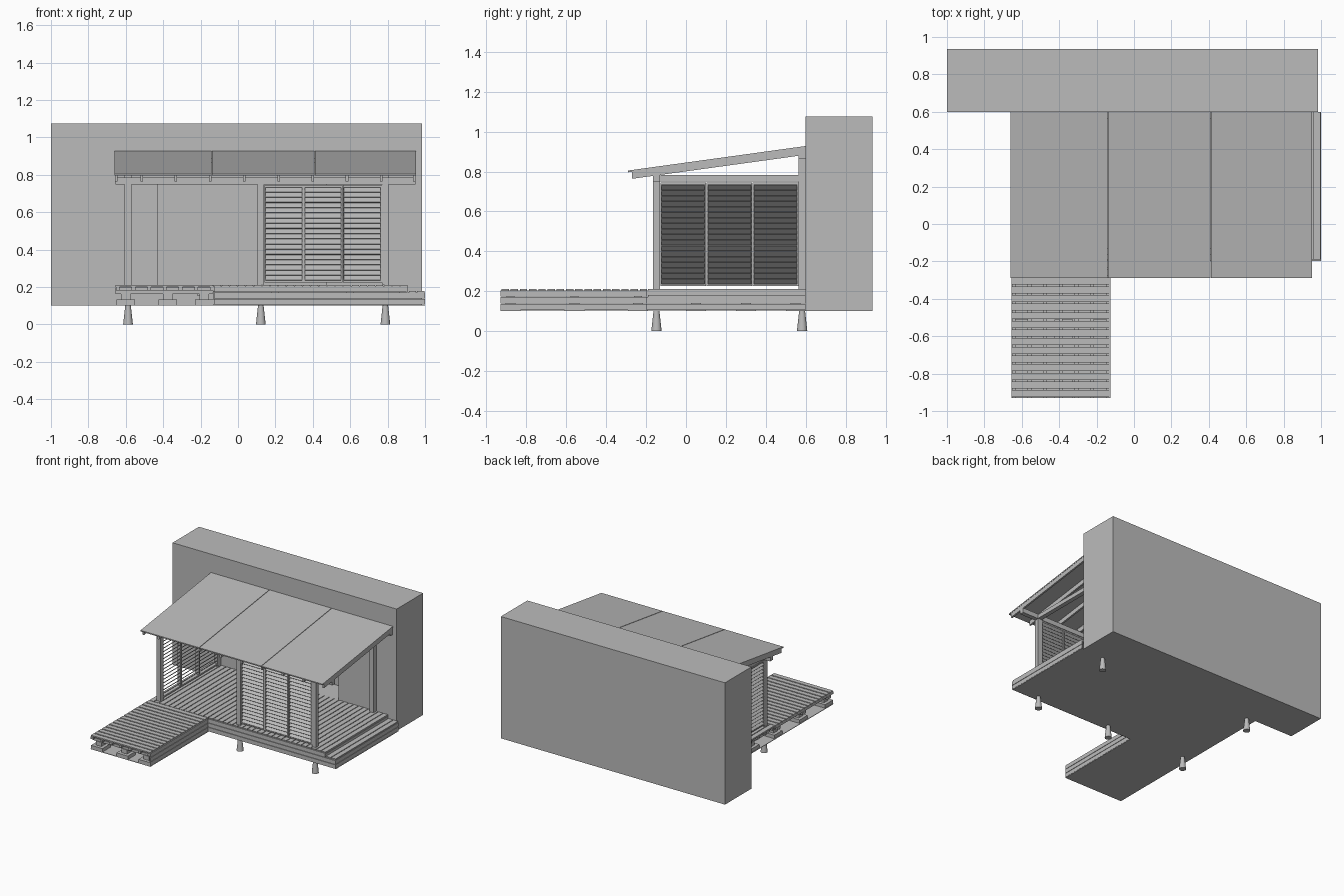
import bpy, bmesh, math
from mathutils import Matrix, Vector

if "Cube" in bpy.data.objects:
    bpy.data.objects.remove(bpy.data.objects["Cube"], do_unlink=True)

GREY = (0.5, 0.5, 0.5, 1)
mat = bpy.data.materials.new("plain grey")
mat.use_nodes = True
mat.diffuse_color = GREY
mat.node_tree.nodes["Principled BSDF"].inputs["Base Color"].default_value = GREY


def finish(name, bm):
    bmesh.ops.recalc_face_normals(bm, faces=bm.faces)
    mesh = bpy.data.meshes.new(name)
    bm.to_mesh(mesh)
    bm.free()
    mesh.materials.append(mat)
    ob = bpy.data.objects.new(name, mesh)
    bpy.context.collection.objects.link(ob)
    return ob


def add_box(bm, x, y, z, turn=None):
    """Box from (min, max) ranges, optionally turned about its own centre."""
    centre = Vector([(r[0] + r[1]) / 2 for r in (x, y, z)])
    size = [r[1] - r[0] for r in (x, y, z)]
    m = Matrix.Translation(centre)
    if turn:
        m = m @ turn
    bmesh.ops.create_cube(bm, size=1, matrix=m @ Matrix.Diagonal((*size, 1)))


def boxes(name, items):
    bm = bmesh.new()
    for item in items:
        add_box(bm, *item)
    return finish(name, bm)


def around(c, half):
    return (c - half, c + half)


def strips(lo, hi, count, gap):
    """Evenly split a range into boards with gaps between them."""
    pitch = (hi - lo) / count
    return [(lo + i * pitch + gap / 2, lo + (i + 1) * pitch - gap / 2) for i in range(count)]


def profile_along_x(name, points, ranges):
    """Extrude a y-z profile over each x range."""
    bm = bmesh.new()
    for x0, x1 in ranges:
        face = bm.faces.new([bm.verts.new((x0, y, z)) for y, z in points])
        out = bmesh.ops.extrude_face_region(bm, geom=[face])
        moved = [v for v in out["geom"] if isinstance(v, bmesh.types.BMVert)]
        bmesh.ops.translate(bm, verts=moved, vec=(x1 - x0, 0, 0))
    return finish(name, bm)


# Building volume behind, with a doorway recess
wall = boxes("rear_building", [((-1, 0.985), (0.6, 0.935), (0.1, 1.075))])
cutter = boxes("doorway_cutter", [((-0.43, 0.47), (0.5, 0.8), (0.21, 0.785))])
cutter.hide_render = True
cut = wall.modifiers.new("doorway", "BOOLEAN")
cut.operation, cut.solver, cut.object = "DIFFERENCE", "EXACT", cutter
bpy.context.view_layer.objects.active = wall
bpy.ops.object.modifier_apply(modifier=cut.name)
bpy.data.objects.remove(cutter, do_unlink=True)

# Extents shared by the floors
LEFT, STEP, RIGHT, EDGE = -0.655, 0.91, 1.0, -0.125
FRONT, MID, BACK = -0.93, -0.19, 0.6

# Base sheets below both floors
boxes("base_sheet", [((LEFT, RIGHT), (MID, BACK), (0.1, 0.104)),
                     ((LEFT, EDGE), (FRONT, MID), (0.1, 0.104))])

# Main floor: boards front to back, joists across, bearers below
boxes("main_floor_boards", [(s, (MID, BACK), (0.198, 0.21))
                            for s in strips(LEFT, STEP, 36, 0.006)])
boxes("main_floor_joists", [((LEFT, STEP - 0.01), around(MID + 0.02 + i * 0.094, 0.01), (0.18, 0.198))
                            for i in range(9)])
boxes("side_step_boards", [(s, (MID, BACK), (0.168, 0.18))
                           for s in strips(STEP, RIGHT, 2, 0.006)])
boxes("step_riser", [((STEP - 0.01, STEP), (MID, BACK), (0.168, 0.198))])
boxes("main_bearers", [(around(x, 0.02), (MID + 0.01, BACK), (0.155, 0.18))
                       for x in (-0.6, -0.2, 0.2, 0.6, 0.88)])

# Front deck: boards across, joists front to back, bearers below
boxes("deck_boards", [((LEFT, EDGE - 0.008), s, (0.2, 0.21))
                      for s in strips(FRONT, MID, 16, 0.009)])
boxes("deck_joists", [(around(LEFT + 0.012 + i * 0.084, 0.01), (FRONT, MID), (0.182, 0.2))
                      for i in range(7)])
pad_rows = (-0.88, -0.56, -0.24, 0.05, 0.3, 0.55)
pad_columns = (-0.6, -0.375, -0.18)
boxes("deck_bearers", [((LEFT, EDGE - 0.01), around(y, 0.02), (0.162, 0.182)) for y in pad_rows[:3]])

# Footing pads with short blocks
boxes("footing_pads", [(around(x, 0.05), around(y, 0.05), (0.104, 0.132))
                       for x in pad_columns for y in pad_rows])
boxes("footing_blocks", [(around(x, 0.025), around(y, 0.025), (0.132, 0.165))
                         for x in pad_columns for y in pad_rows])

# Edge cladding: three boards high
layers = strips(0.104, 0.206, 3, 0.003)
boxes("front_cladding", [((EDGE, RIGHT if z[1] < 0.18 else STEP), (MID - 0.008, MID), z) for z in layers])
boxes("deck_side_cladding", [((EDGE - 0.008, EDGE), (FRONT, MID - 0.008), z) for z in layers])
boxes("step_side_cladding", [((RIGHT - 0.008, RIGHT), (MID, BACK), z) for z in layers[:2]])

# Tapered feet
FRONT_POST, BACK_POST = -0.148, 0.582
POSTS_X = (-0.588, 0.122, 0.788)
bm = bmesh.new()
for x, y in [(x, FRONT_POST) for x in POSTS_X] + [(x, BACK_POST) for x in POSTS_X[::2]]:
    bmesh.ops.create_cone(bm, cap_ends=True, segments=16, radius1=0.026, radius2=0.015,
                          depth=0.1, matrix=Matrix.Translation((x, y, 0.05)))
feet = finish("feet", bm)
bpy.ops.object.select_all(action="DESELECT")
feet.select_set(True)
bpy.context.view_layer.objects.active = feet
bpy.ops.object.shade_smooth_by_angle(angle=math.radians(35))

# Posts and beams
W = 0.0175
boxes("front_posts", [(around(x, W), around(FRONT_POST, W), (0.21, 0.747)) for x in POSTS_X])
boxes("back_posts", [(around(x, W), around(BACK_POST, W), (0.21, 0.862)) for x in POSTS_X[::2]])
boxes("front_beam", [((LEFT, 0.95), around(FRONT_POST, W), (0.747, 0.785))])
boxes("back_beam", [((LEFT, 0.95), around(BACK_POST, W), (0.862, 0.887))])
boxes("side_beams", [(around(x, W), (FRONT_POST + W, BACK_POST - W), (0.75, 0.782)) for x in POSTS_X[::2]])

# Sloping roof
def roof_z(y):
    return 0.805 + 0.138 * (y + 0.29)


def slope(y0, y1, top, bottom):
    return [(y0, roof_z(y0) - top), (y1, roof_z(y1) - top),
            (y1, roof_z(y1) - bottom), (y0, roof_z(y0) - bottom)]


profile_along_x("roof_sheets", slope(-0.29, BACK, 0, 0.009),
                [(-0.66, -0.143), (-0.139, 0.408), (0.412, 0.952)])
rafters = [-0.651] + [-0.515 + i * 0.183 for i in range(8)] + [0.943]
profile_along_x("rafters", slope(-0.27, BACK, 0.009, 0.044), [around(x, 0.007) for x in rafters])

# Louvre screens: three framed panels of tilted slats
Z0, Z1 = 0.225, 0.745


def screen(name, lo, hi, at, along_x):
    def place(run, depth, z, turn=None):
        return (run, depth, z, turn) if along_x else (depth, run, z, turn)
    tilt = math.radians(-48)
    turn = Matrix.Rotation(tilt, 4, "X") if along_x else Matrix.Rotation(-tilt, 4, "Y")
    frame, slats = [], []
    for run in strips(lo, hi, 3, 0.002):
        for end in ((run[0], run[0] + 0.007), (run[1] - 0.007, run[1])):
            frame.append(place(end, around(at, 0.015), (Z0, Z1)))
        inner = (run[0] + 0.007, run[1] - 0.007)
        for rail in ((Z0, Z0 + 0.012), (Z1 - 0.012, Z1)):
            frame.append(place(inner, around(at, 0.015), rail))
        for z in strips(Z0 + 0.01, Z1 - 0.01, 18, 0):
            slats.append(place(inner, around(at, 0.002), around(sum(z) / 2, 0.0205), turn))
    boxes(name + "_frames", frame)
    boxes(name + "_slats", slats)


screen("front_screen", 0.14, 0.77, FRONT_POST, True)
screen("side_screen", -0.13, 0.564, POSTS_X[0], False)
